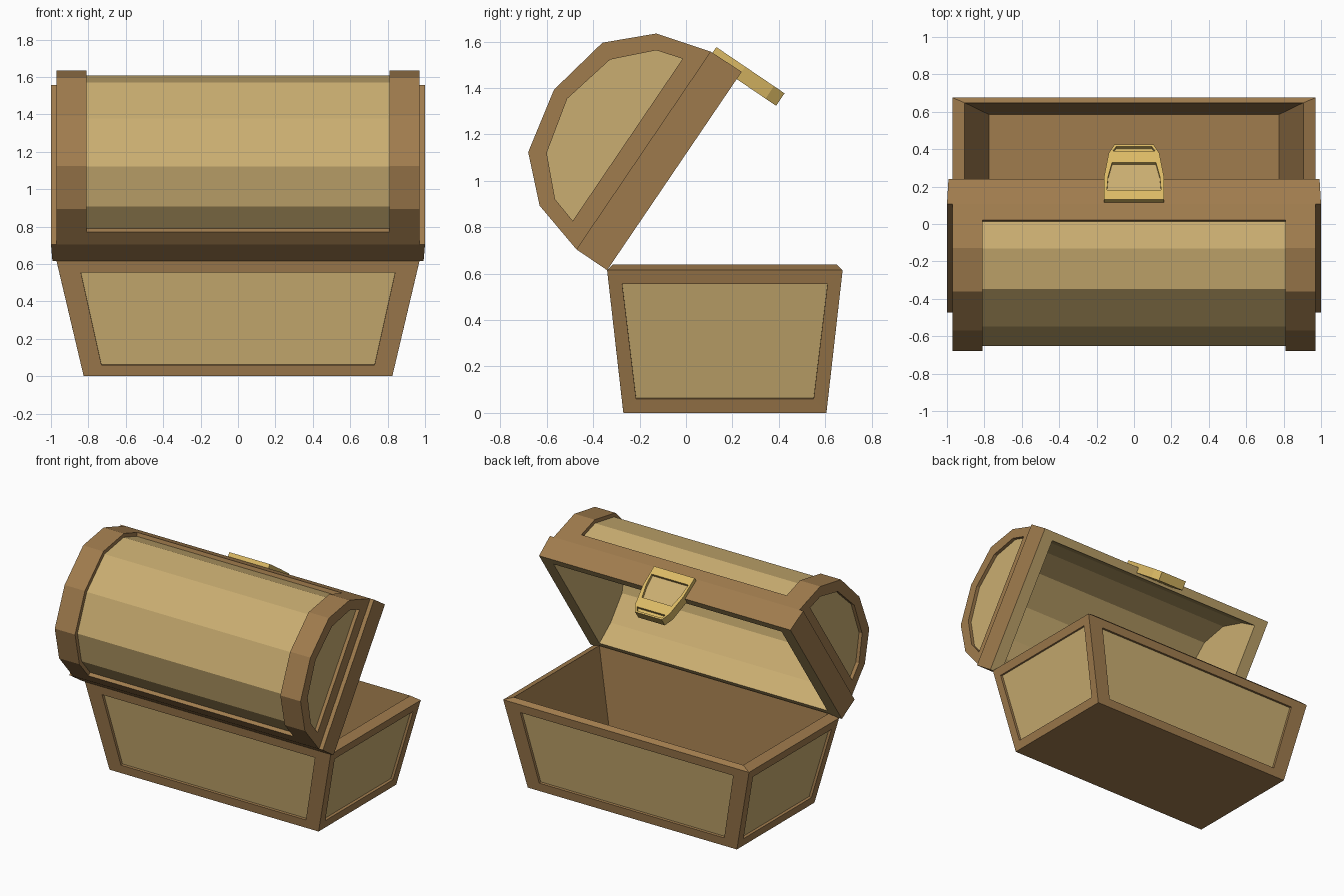
import bpy, bmesh, math
from mathutils import Vector

if "Cube" in bpy.data.objects:
    bpy.data.objects.remove(bpy.data.objects["Cube"])


def material(name, rgb):
    m = bpy.data.materials.new(name)
    m.diffuse_color = (*rgb, 1)
    m.use_nodes = True
    m.node_tree.nodes["Principled BSDF"].inputs["Base Color"].default_value = m.diffuse_color
    return m


WOOD = material("frame_wood", (0.35, 0.20, 0.075))
PANEL = material("panel_wood", (0.59, 0.42, 0.165))
BRASS = material("brass", (0.71, 0.49, 0.13))
MATS = [WOOD, PANEL, BRASS]
LID_ANGLE, HINGE = math.radians(55.85), (0, -0.34, 0.615)


def loft(bm, rings, mats, closed=True, cap=None):
    """Join successive rings of points with quads; optionally cap the last ring."""
    vs = [[bm.verts.new(p) for p in r] for r in rings]
    n = len(vs[0])
    for a, b, m in zip(vs, vs[1:], mats):
        for i in range(n if closed else n - 1):
            j = (i + 1) % n
            bm.faces.new((a[i], a[j], b[j], b[i])).material_index = m
    if cap is not None:
        bm.faces.new(vs[-1]).material_index = cap


def finish(bm, name, on_lid=False, inward=False):
    bmesh.ops.remove_doubles(bm, verts=bm.verts, dist=1e-4)
    bmesh.ops.recalc_face_normals(bm, faces=bm.faces)
    if inward:
        mid = sum((v.co for v in bm.verts), Vector()) / len(bm.verts)
        s = sum(f.normal.dot(f.calc_center_median() - mid) for f in bm.faces)
        if s > 0:
            bmesh.ops.reverse_faces(bm, faces=bm.faces)
    me = bpy.data.meshes.new(name)
    bm.to_mesh(me)
    bm.free()
    for m in MATS:
        me.materials.append(m)
    ob = bpy.data.objects.new(name, me)
    bpy.context.collection.objects.link(ob)
    if on_lid:
        ob.location, ob.rotation_euler = HINGE, (LID_ANGLE, 0, 0)
    return ob


def rect(hx, y0, y1, z):
    return [(-hx, y0, z), (hx, y0, z), (hx, y1, z), (-hx, y1, z)]


def mirrored(half):
    """Half outline ending on the axis -> full outline."""
    return half + [(-a, b) for a, b in reversed(half[:-1])]


# Chest body: tapered tub with sloped rim and four recessed panels
bm = bmesh.new()
low, high = rect(0.825, -0.27, 0.605, 0), rect(0.97, -0.34, 0.675, 0.615)
loft(bm, [high, rect(0.905, -0.315, 0.648, 0.64), rect(0.775, -0.25, 0.585, 0.06)], [0, 0], cap=0)
loft(bm, [low], [], cap=0)
panel_x = [rect(0.73, -0.277, 0.612, 0.06), rect(0.84, -0.333, 0.668, 0.555)]
panel_y = [rect(0.839, -0.215, 0.55, 0.06), rect(0.956, -0.275, 0.61, 0.555)]
for i in range(4):
    j = (i + 1) % 4
    pl, ph = panel_x if i % 2 == 0 else panel_y
    outer = [low[i], low[j], high[j], high[i]]
    inner = [Vector(p) for p in (pl[i], pl[j], ph[j], ph[i])]
    normal = (inner[1] - inner[0]).cross(inner[3] - inner[0]).normalized()
    loft(bm, [outer, inner, [p - normal * 0.018 for p in inner]], [0, 0], cap=1)
finish(bm, "chest_body")

# Lid rim band, with the underside lip
bm = bmesh.new()
loft(bm, [rect(0.955, 0.02, 1.01, 0.16), rect(1.0, 0, 1.03, 0.16),
          rect(0.992, 0, 1.033, 0), rect(0.9, 0.055, 0.975, 0)], [0, 0, 1])
finish(bm, "lid_rim", True)

# Arched lid shell: wide end bands and a sunken middle
MID = 0.515
arch = mirrored([(-0.515, 0.16), (-0.448, 0.397), (-0.285, 0.567), (0, 0.626)])
sunk_half = [(-0.466, 0.238), (-0.424, 0.385), (-0.272, 0.543), (0, 0.60)]
foot, strip = (-0.515, 0.16), (-0.491, 0.245)
raised = mirrored([foot, strip, strip, (-0.448, 0.397), (-0.285, 0.567), (0, 0.626)])
sunk = mirrored([foot, strip] + sunk_half)


def section(x, pts):
    return [(x, MID + a, b) for a, b in pts]


bm = bmesh.new()
for s in (1, -1):
    loft(bm, [section(0.97 * s, raised), section(0.81 * s, raised), section(0.81 * s, sunk)],
         [0, 0], closed=False)
    # Recessed arched panel on each lid end
    inner = mirrored([(-0.422, 0.242), (-0.388, 0.357), (-0.243, 0.499), (0, 0.557)])
    loft(bm, [section(0.97 * s, arch), section(0.97 * s, inner), section(0.945 * s, inner)],
         [0, 0], cap=1)
loft(bm, [section(0.81, sunk), section(-0.81, sunk)], [1], closed=False)
bmesh.ops.remove_doubles(bm, verts=bm.verts, dist=1e-4)
for f in bm.faces:  # bottom strips of the middle stay frame coloured
    if max(v.co.z for v in f.verts) < 0.25 and abs(f.calc_center_median().x) < 0.1:
        f.material_index = 0
finish(bm, "lid_arch", True)

# Hollow inside of the lid
bm = bmesh.new()
lining = mirrored([(-0.46, 0), (-0.45, 0.16), (-0.388, 0.357), (-0.243, 0.499), (0, 0.557)])
loft(bm, [section(-0.9, lining), section(0.9, lining)], [1], closed=False)
for s in (1, -1):
    loft(bm, [section(0.9 * s, lining)], [], cap=1)
finish(bm, "lid_lining", True, inward=True)

# Brass latch plate with two recessed windows
UB, UF = 0.995, 1.06


def plate(u, half):
    return [(a, u, b) for a, b in half] + [(-a, u, b) for a, b in reversed(half)]


bm = bmesh.new()
upper = [(0.16, 0.15), (0.16, 0.0), (0.135, -0.15)]
lower = [(0.135, -0.15), (0.105, -0.205)]
outline = upper + lower[1:]
loft(bm, [plate(UB, outline)], [], cap=2)
loft(bm, [plate(UB, outline), plate(UF, outline)], [2])
for edge, hole, m in ((upper, [(0.145, 0.09), (0.138, 0.0), (0.117, -0.09)], 1),
                      (lower, [(0.112, -0.165), (0.095, -0.193)], 2)):
    loft(bm, [plate(UF, edge), plate(UF, hole), plate(UF - 0.02, hole)], [2, 2], cap=m)
finish(bm, "latch", True)
